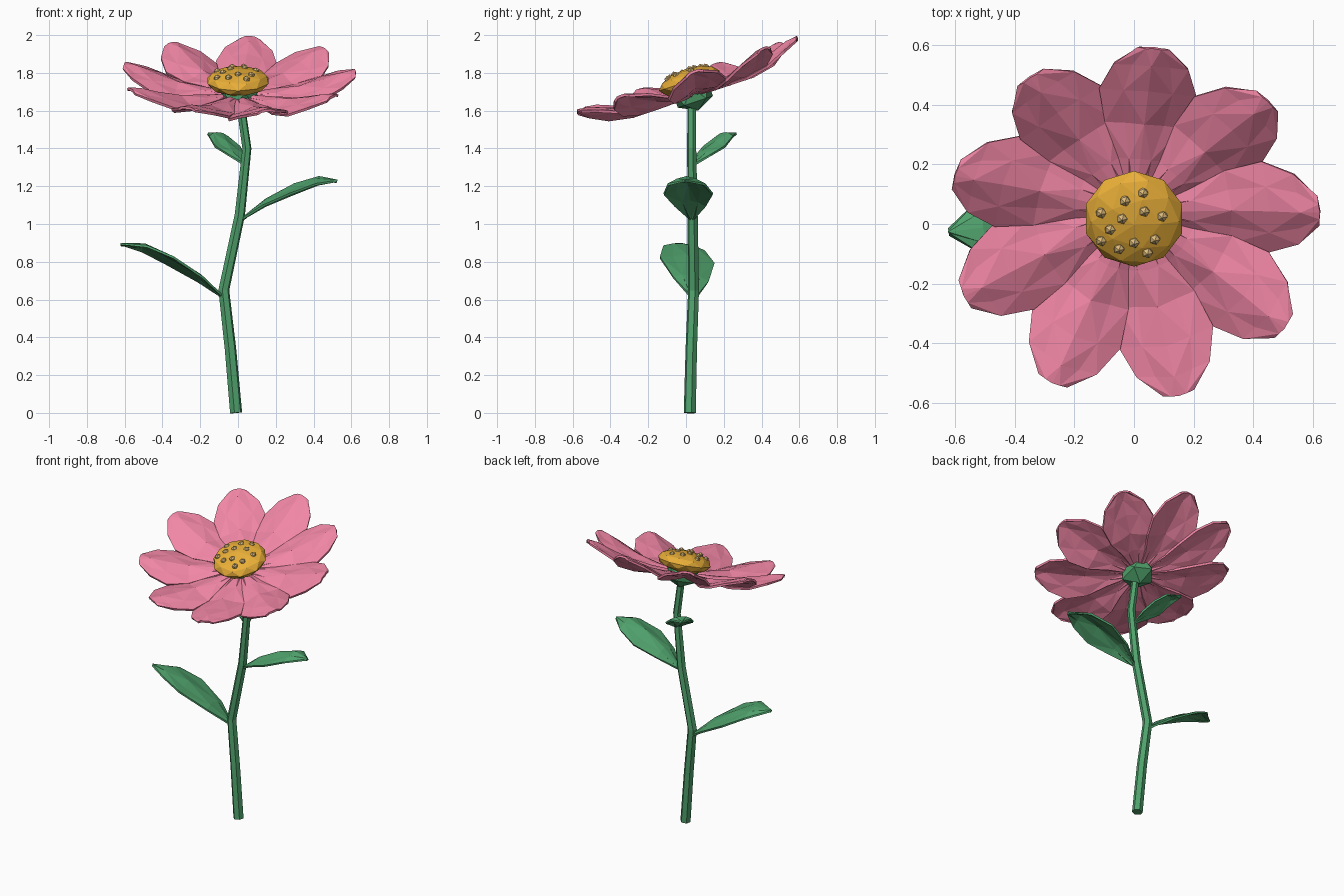
import bpy, bmesh, math
from mathutils import Matrix, Vector

if "Cube" in bpy.data.objects:
    bpy.data.objects.remove(bpy.data.objects["Cube"])


def material(name, rgb):
    m = bpy.data.materials.new(name)
    m.diffuse_color = (*rgb, 1)
    m.use_nodes = True
    m.node_tree.nodes["Principled BSDF"].inputs["Base Color"].default_value = m.diffuse_color
    return m


PINK = material("petal_pink", (0.88, 0.24, 0.38))
GREEN = material("leaf_green", (0.08, 0.36, 0.15))
GOLD = material("gold", (0.82, 0.43, 0.04))
TAN = material("tan", (0.72, 0.5, 0.2))


def finish(bm, name, mat, matrix):
    bmesh.ops.recalc_face_normals(bm, faces=bm.faces)
    me = bpy.data.meshes.new(name)
    bm.to_mesh(me)
    bm.free()
    me.materials.append(mat)
    ob = bpy.data.objects.new(name, me)
    bpy.context.collection.objects.link(ob)
    ob.matrix_world = matrix
    return ob


def blade(name, rows, mat, matrix, cup=0.0, roll=0.0, thick=0.012, facet=0.006):
    """Leaf or petal along +x; rows are (distance, height, half width)."""
    bm = bmesh.new()
    grid = []
    for i, (r, z, w) in enumerate(rows):
        line = []
        for u in (-1, -0.5, 0, 0.5, 1):
            bump = facet * (1 if i % 2 else -1) if abs(u) == 0.5 else 0
            line.append(bm.verts.new((r - 0.12 * w * abs(u), u * w,
                                      z + cup * abs(u) * w + roll * u * w + bump)))
        grid.append(line)
    for i, (a, b) in enumerate(zip(grid, grid[1:])):
        for j in range(4):
            q = [a[j], b[j], b[j + 1], a[j + 1]]
            k = (i + j) % 2
            bm.faces.new((q[k], q[k + 1], q[k + 2]))
            bm.faces.new((q[k], q[k + 2], q[(k + 3) % 4]))
    ob = finish(bm, name, mat, matrix)
    s = ob.modifiers.new("thickness", 'SOLIDIFY')
    s.thickness = thick
    s.offset = 0
    return ob


def ico(name, mat, matrix, sub):
    bm = bmesh.new()
    bmesh.ops.create_icosphere(bm, subdivisions=sub, radius=1)
    return finish(bm, name, mat, matrix)


# six-sided bent stem
path = [(-0.01, 0.02, 0), (-0.04, 0.028, 0.34), (-0.075, 0.04, 0.65),
        (0.01, 0.035, 1.05), (0.047, 0.03, 1.40), (0.01, 0.03, 1.66)]
radii = [1, 0.95, 0.9, 0.85, 0.75, 0.7]
cu = bpy.data.curves.new("stem", 'CURVE')
cu.dimensions = '3D'
cu.bevel_depth = 0.033
cu.bevel_resolution = 1
cu.use_fill_caps = True
sp = cu.splines.new('POLY')
sp.use_smooth = False
sp.points.add(len(path) - 1)
for p, co, r in zip(sp.points, path, radii):
    p.co = (*co, 1)
    p.radius = r
stem = bpy.data.objects.new("stem", cu)
bpy.context.collection.objects.link(stem)
cu.materials.append(GREEN)
bpy.context.view_layer.objects.active = stem
stem.select_set(True)
bpy.ops.object.convert(target='MESH')


# three leaves
def leaf(name, base, heading, spine, width, cup, roll=0.0):
    taper = (0.1, 0.65, 1.0, 0.75, 0.06)
    rows = [(r, z, width * t) for (r, z), t in zip(spine, taper)]
    m = Matrix.Translation(base) @ Matrix.Rotation(math.radians(heading), 4, 'Z')
    blade(name, rows, GREEN, m, cup, roll)


leaf("lower_leaf", (-0.08, 0.04, 0.615), 187,
     [(0, 0), (0.13, 0.11), (0.30, 0.22), (0.43, 0.275), (0.545, 0.28)], 0.145, -0.2, 0.12)
leaf("middle_leaf", (0.03, 0.03, 1.035), -4,
     [(0, 0), (0.12, 0.095), (0.27, 0.175), (0.40, 0.213), (0.495, 0.195)], 0.13, -0.4)
leaf("upper_leaf", (0.035, 0.045, 1.31), 131,
     [(0, 0.01), (0.07, 0.07), (0.15, 0.125), (0.22, 0.17), (0.29, 0.17)], 0.085, -0.3)

# flower head frame, tipped toward the front
head = Matrix.Translation((0, 0.035, 1.69)) @ Matrix.Rotation(math.radians(18.5), 4, 'X')

# nine arched petals with slightly dropped tips
petal = [(0.07, 0.0, 0.025), (0.20, 0.01, 0.07), (0.33, 0.03, 0.13),
         (0.46, 0.065, 0.162), (0.56, 0.1, 0.125), (0.625, 0.108, 0.05)]
for i in range(9):
    m = head @ Matrix.Rotation(math.radians(4 + 40 * i), 4, 'Z')
    blade(f"petal_{i + 1}", petal, PINK, m, -0.3, 0.05, 0.014)

# green cup under the flower
ico("flower_base", GREEN, head @ Matrix.Translation((0.005, 0, -0.005)) @
    Matrix.Diagonal((0.115, 0.115, 0.09, 1)), 1)

# golden centre
R, H, C = 0.169, 0.066, 0.07
ico("flower_centre", GOLD, head @ Matrix.Translation((0, 0.005, C)) @ Matrix.Diagonal((R, R, H, 1)), 2)

# small beads on the centre
spots = [(-.11, .04), (-.03, .085), (.03, .11), (.035, .05), (.095, .03), (-.04, .025),
         (-.08, -.015), (-.11, -.06), (-.05, -.085), (0, -.06), (.07, -.05), (.045, -.1)]
for i, (x, y) in enumerate(spots):
    z = C - 0.008 + H * math.sqrt(1 - (x * x + y * y) / R ** 2)
    ico(f"bead_{i + 1}", TAN, head @ Matrix.Translation((x, y, z)) @ Matrix.Scale(0.02, 4), 1)
